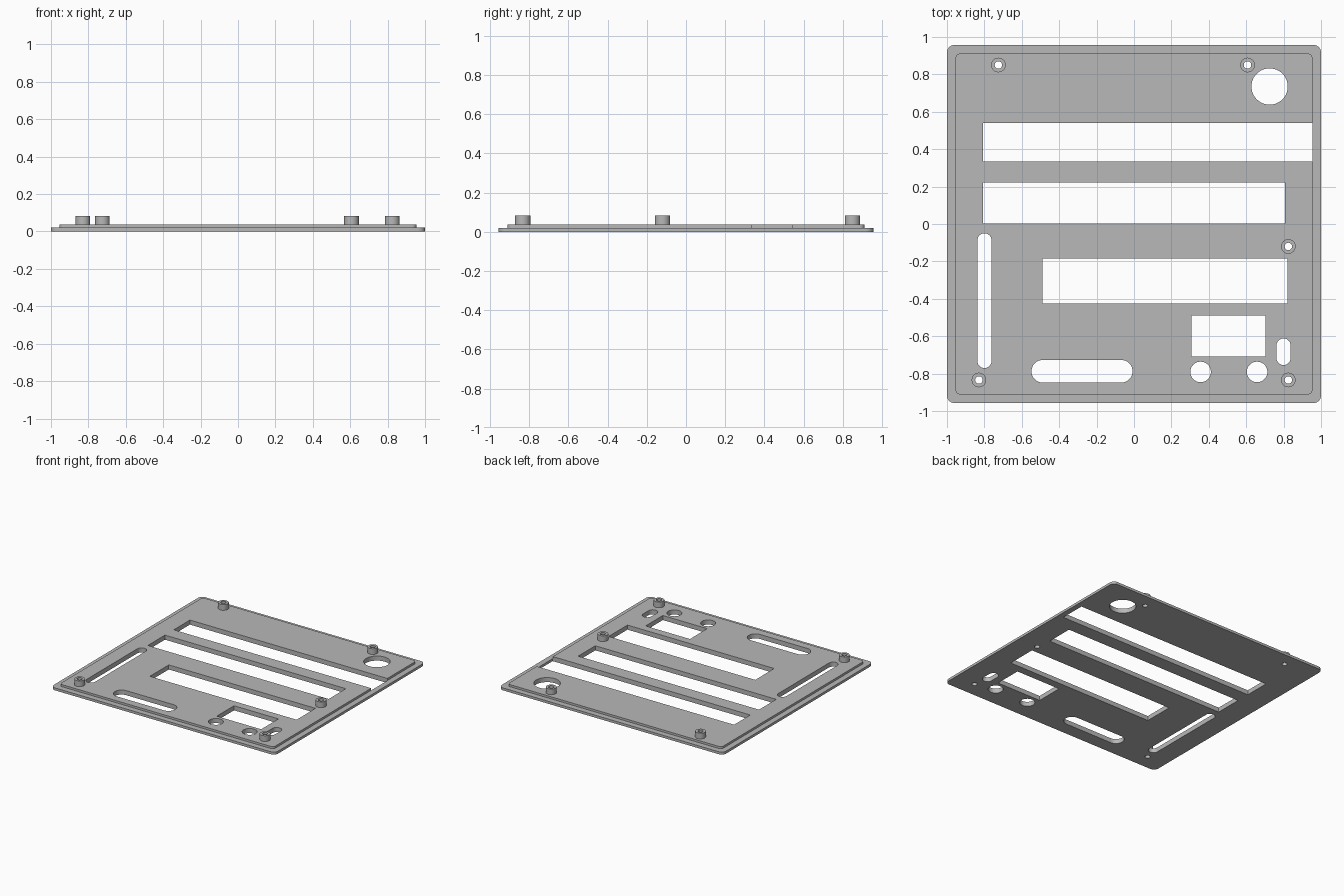
import bpy
import bmesh
import math

if "Cube" in bpy.data.objects:
    bpy.data.objects.remove(bpy.data.objects["Cube"])

BASE_TOP, DECK_TOP, POST_TOP = 0.02, 0.037, 0.083

grey = bpy.data.materials.new("light grey")
grey.diffuse_color = (0.48, 0.48, 0.48, 1)
grey.use_nodes = True
grey.node_tree.nodes["Principled BSDF"].inputs["Base Color"].default_value = grey.diffuse_color


def outline(x0, x1, y0, y1, r, steps=10):
    """Rounded rectangle, counter-clockwise; r = 0 gives square corners."""
    if r == 0:
        return [(x0, y0), (x1, y0), (x1, y1), (x0, y1)]
    pts = []
    corners = [(x1 - r, y1 - r), (x0 + r, y1 - r), (x0 + r, y0 + r), (x1 - r, y0 + r)]
    for k, (cx, cy) in enumerate(corners):
        for i in range(steps + 1):
            a = math.pi / 2 * (k + i / steps)
            pts.append((cx + r * math.cos(a), cy + r * math.sin(a)))
    return pts


def circle(cx, cy, r, n=40):
    return [(cx + r * math.cos(2 * math.pi * i / n),
             cy + r * math.sin(2 * math.pi * i / n)) for i in range(n)]


def prism(name, shapes, z0, z1):
    """Extrude one or more separate outlines into a single object."""
    bm = bmesh.new()
    for pts in shapes:
        face = bm.faces.new([bm.verts.new((x, y, z0)) for x, y in pts])
        ext = bmesh.ops.extrude_face_region(bm, geom=[face], use_keep_orig=True)
        for v in ext["geom"]:
            if isinstance(v, bmesh.types.BMVert):
                v.co.z = z1
    bmesh.ops.remove_doubles(bm, verts=bm.verts, dist=1e-5)
    bmesh.ops.recalc_face_normals(bm, faces=bm.faces)
    mesh = bpy.data.meshes.new(name)
    bm.to_mesh(mesh)
    bm.free()
    mesh.materials.append(grey)
    obj = bpy.data.objects.new(name, mesh)
    bpy.context.collection.objects.link(obj)
    return obj


def boolean(obj, other, operation):
    """Apply a boolean and remove the helper."""
    mod = obj.modifiers.new(operation.lower(), 'BOOLEAN')
    mod.operation, mod.object, mod.solver = operation, other, 'EXACT'
    bpy.context.view_layer.objects.active = obj
    bpy.ops.object.modifier_apply(modifier=mod.name)
    bpy.data.objects.remove(other)


# Stepped plate: wide thin flange with a smaller raised deck
panel = prism("panel", [outline(-1, 1, -0.957, 0.957, 0.04)], 0, BASE_TOP)
deck = prism("raised_deck", [outline(-0.954, 0.954, -0.911, 0.911, 0.025)],
             BASE_TOP - 0.01, DECK_TOP)
boolean(panel, deck, 'UNION')

# Mounting posts
posts = [(-0.725, 0.85), (0.607, 0.85), (0.825, -0.12), (-0.829, -0.834), (0.825, -0.834)]
boolean(panel, prism("mounting_posts", [circle(x, y, 0.039) for x, y in posts],
                     BASE_TOP, POST_TOP), 'UNION')

# Openings: long windows (the top one breaks through the deck edge), slots, round holes
openings = [
    outline(-0.807, 0.955, 0.334, 0.54, 0),
    outline(-0.807, 0.807, 0.003, 0.222, 0),
    outline(-0.489, 0.82, -0.425, -0.184, 0),
    outline(0.307, 0.703, -0.709, -0.489, 0),
    outline(-0.837, -0.762, -0.77, -0.05, 0.037),
    outline(-0.548, -0.008, -0.848, -0.727, 0.06),
    outline(0.762, 0.837, -0.754, -0.612, 0.037),
    circle(0.725, 0.735, 0.097, 64),
    circle(0.356, -0.791, 0.055),
    circle(0.658, -0.791, 0.055),
]
openings += [circle(x, y, 0.02, 24) for x, y in posts]
boolean(panel, prism("openings_cutter", openings, -0.1, 0.2), 'DIFFERENCE')

# Smooth round walls, crisp edges
bpy.ops.object.select_all(action='DESELECT')
panel.select_set(True)
bpy.context.view_layer.objects.active = panel
bpy.ops.object.shade_smooth_by_angle(angle=math.radians(30))
